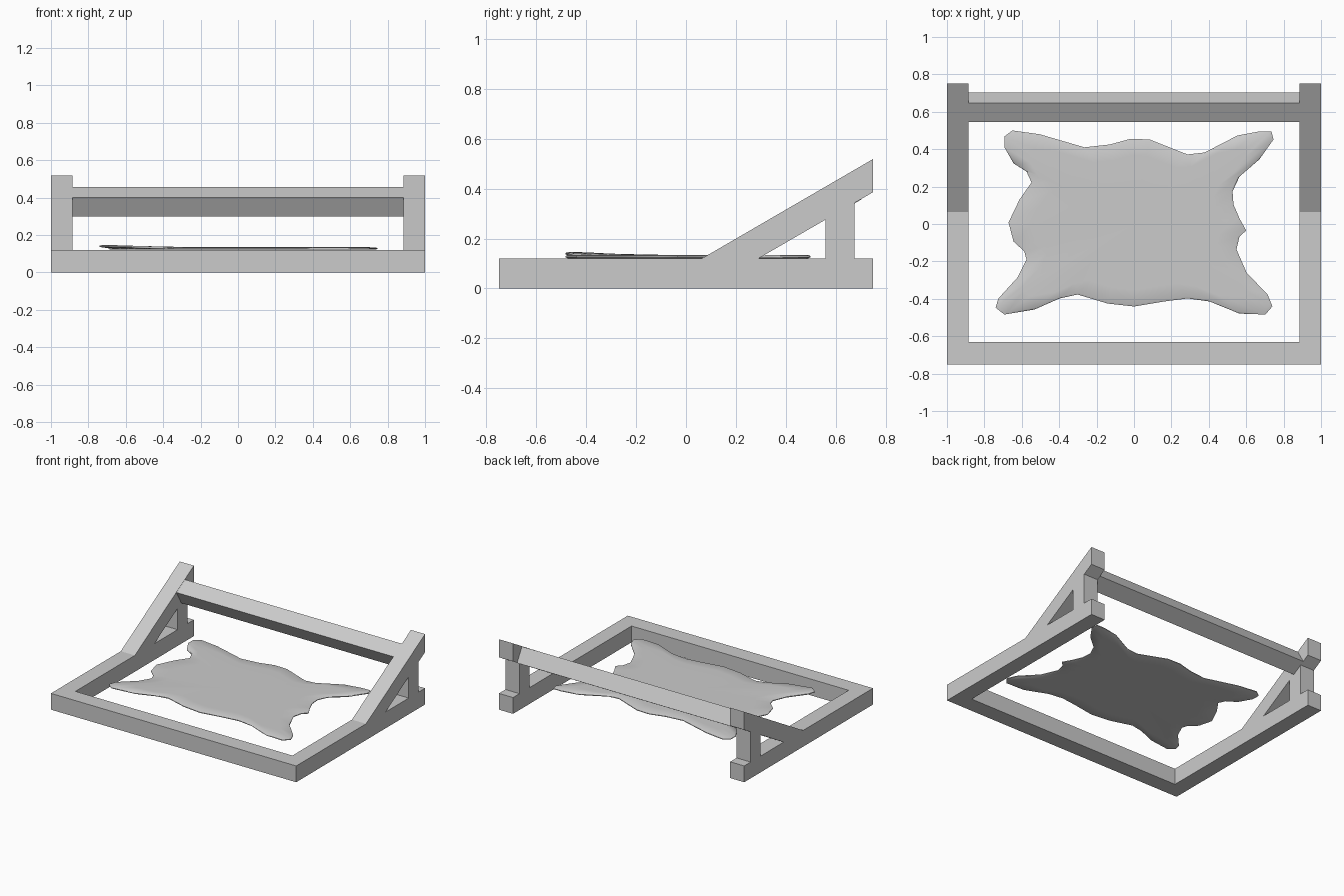
import bpy, bmesh
from math import radians

if "Cube" in bpy.data.objects:
    bpy.data.objects.remove(bpy.data.objects["Cube"])


def make_object(name, bm, smooth=False):
    bmesh.ops.recalc_face_normals(bm, faces=bm.faces)
    mesh = bpy.data.meshes.new(name)
    bm.to_mesh(mesh)
    bm.free()
    obj = bpy.data.objects.new(name, mesh)
    bpy.context.collection.objects.link(obj)
    if smooth:
        bpy.ops.object.select_all(action='DESELECT')
        bpy.context.view_layer.objects.active = obj
        obj.select_set(True)
        bpy.ops.object.shade_smooth_by_angle(angle=radians(50))
    return obj


def beam(name, x0, x1, profile):
    """Extrude a y-z profile from x0 to x1."""
    bm = bmesh.new()
    face = bm.faces.new([bm.verts.new((x0, y, z)) for y, z in profile])
    ext = bmesh.ops.extrude_face_region(bm, geom=[face])
    verts = [g for g in ext['geom'] if isinstance(g, bmesh.types.BMVert)]
    bmesh.ops.translate(bm, verts=verts, vec=(x1 - x0, 0, 0))
    return make_object(name, bm)


def rect(y0, y1, z0, z1):
    return [(y0, z0), (y1, z0), (y1, z1), (y0, z1)]


# Base frame, sloped braces and posts
beam("front_rail", -1, 1, rect(-0.75, -0.63, 0, 0.12))
for side, x0, x1 in (("left", -1, -0.885), ("right", 0.885, 1)):
    beam(side + "_rail", x0, x1, rect(-0.63, 0.75, 0, 0.12))
    beam(side + "_brace", x0, x1,
         [(0.063, 0.12), (0.29, 0.12), (0.75, 0.386), (0.75, 0.519)])
    beam(side + "_post", x0, x1,
         [(0.56, 0.12), (0.675, 0.12), (0.675, 0.343), (0.56, 0.276)])

# Square crossbar, tilted with the braces
crossbar = beam("crossbar", -0.885, 0.885, rect(-0.0575, 0.0575, -0.0575, 0.0575))
crossbar.location = (0, 0.625, 0.378)
crossbar.rotation_euler.x = radians(30)

# Animal hide: outline seen from the top
outline = [
    (-.65, .50), (-.505, .48), (-.265, .41), (-.13, .425), (-.02, .455),
    (.083, .452), (.286, .372), (.377, .382), (.553, .473), (.67, .495),
    (.735, .495), (.746, .452), (.67, .345), (.564, .254), (.527, .174),
    (.532, .104), (.564, .03), (.60, -.035), (.564, -.067), (.548, -.136),
    (.602, -.26), (.714, -.377), (.74, -.44), (.703, -.484), (.564, -.479),
    (.404, -.414), (.286, -.398), (.163, -.414), (0, -.441), (-.142, -.425),
    (-.302, -.377), (-.398, -.398), (-.532, -.457), (-.693, -.484),
    (-.74, -.447), (-.725, -.398), (-.623, -.286), (-.575, -.19),
    (-.586, -.147), (-.644, -.094), (-.671, .008), (-.612, .131),
    (-.548, .222), (-.575, .281), (-.644, .324), (-.693, .41), (-.693, .468)]


def lift(x, y):
    """The front left paw curls up slightly."""
    return 0.012 * max(0, min(1, (-x - 0.3) / 0.38)) * max(0, min(1, (-y - 0.2) / 0.22))


# Rings from the bottom centre, round the rim, to the top centre
bm = bmesh.new()
rings = []
for scale, z in ((.4, .121), (.8, .121), (.98, .121), (1, .125),
                 (1, .130), (.98, .134), (.8, .135), (.4, .135)):
    rings.append([bm.verts.new((x * scale, y * scale, z + lift(x * scale, y * scale)))
                  for x, y in outline])
n = len(outline)
for a, b in zip(rings, rings[1:]):
    for i in range(n):
        j = (i + 1) % n
        bm.faces.new((a[i], a[j], b[j], b[i]))
for ring, z in ((rings[0], .121), (rings[-1], .135)):
    centre = bm.verts.new((0, 0, z))
    for i in range(n):
        bm.faces.new((ring[i], ring[(i + 1) % n], centre))
make_object("hide", bm, smooth=True)
